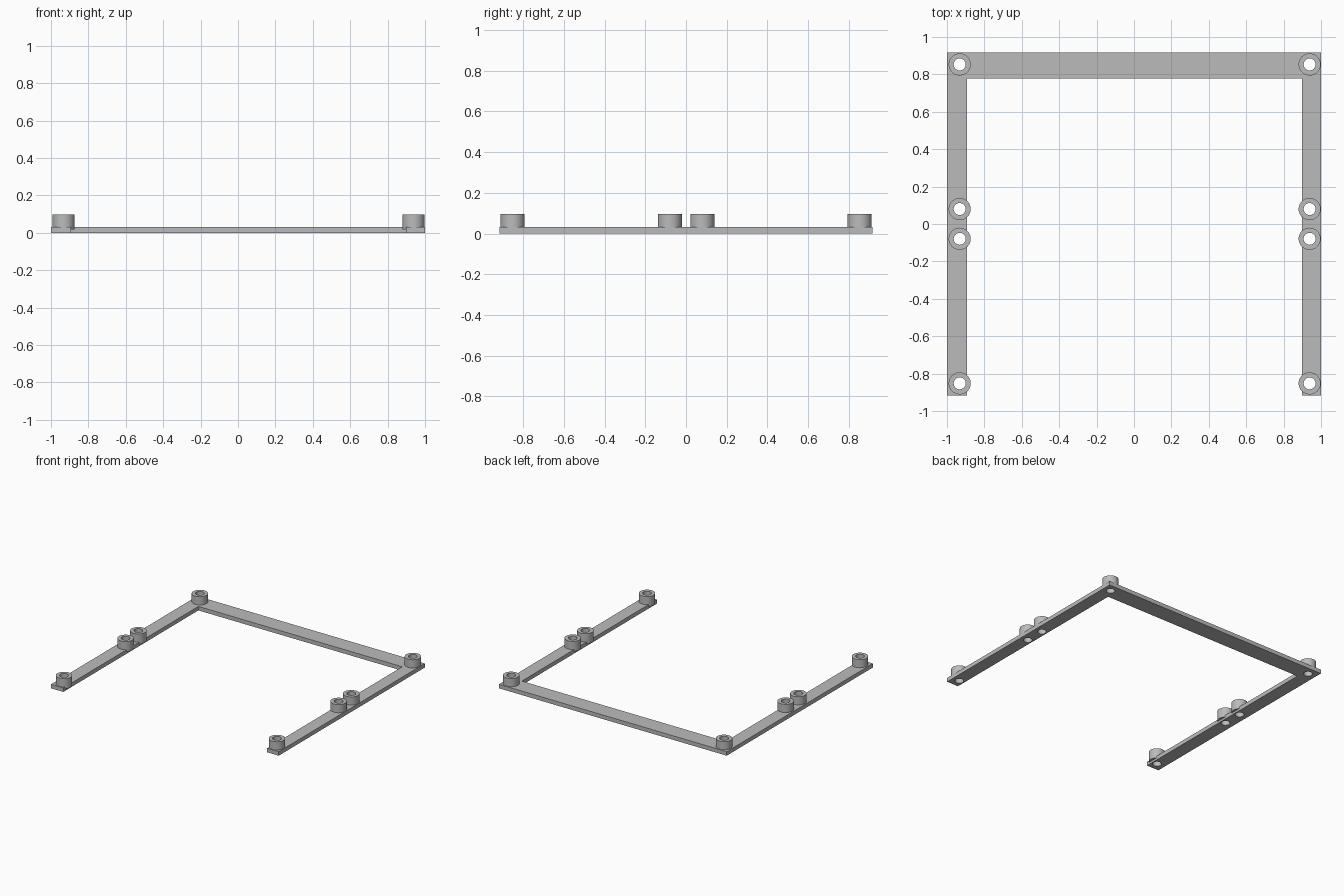
import bpy, bmesh, math

cube = bpy.data.objects.get("Cube")
if cube:
    bpy.data.objects.remove(cube, do_unlink=True)

PLATE_TOP = 0.032
RING_BOTTOM, RING_TOP = 0.017, 0.097
RING_R, HOLE_R = 0.059, 0.032
SIDES = 48
COLUMNS = {"right": -0.932, "left": 0.939}
ROWS = {"front": -0.852, "middle_front": -0.079, "middle_back": 0.08, "back": 0.853}

grey = bpy.data.materials.new("light grey")
grey.use_nodes = True
grey.diffuse_color = (0.5, 0.5, 0.5, 1)
grey.node_tree.nodes["Principled BSDF"].inputs["Base Color"].default_value = (0.5, 0.5, 0.5, 1)


def add_object(name, bm):
    bmesh.ops.recalc_face_normals(bm, faces=bm.faces)
    mesh = bpy.data.meshes.new(name)
    bm.to_mesh(mesh)
    bm.free()
    mesh.materials.append(grey)
    obj = bpy.data.objects.new(name, mesh)
    bpy.context.collection.objects.link(obj)
    return obj


def smooth(obj):
    bpy.ops.object.select_all(action="DESELECT")
    obj.select_set(True)
    bpy.context.view_layer.objects.active = obj
    bpy.ops.object.shade_smooth_by_angle(angle=math.radians(30))


# Flat U-shaped frame, open at the front
outline = [(-1, -0.917), (-0.893, -0.917), (-0.893, 0.778), (0.898, 0.778),
           (0.898, -0.917), (1, -0.917), (1, 0.917), (-1, 0.917)]
bm = bmesh.new()
base = bm.faces.new([bm.verts.new((x, y, 0)) for x, y in outline])
top = bmesh.ops.extrude_face_region(bm, geom=[base])["geom"]
bmesh.ops.translate(bm, vec=(0, 0, PLATE_TOP),
                    verts=[v for v in top if isinstance(v, bmesh.types.BMVert)])
frame = add_object("frame", bm)

# Screw holes through the frame
bm = bmesh.new()
for x in COLUMNS.values():
    for y in ROWS.values():
        made = bmesh.ops.create_cone(bm, cap_ends=True, segments=SIDES,
                                     radius1=HOLE_R, radius2=HOLE_R, depth=0.3)
        bmesh.ops.translate(bm, vec=(x, y, 0), verts=made["verts"])
cutter = add_object("hole_cutter", bm)
cutter.hide_render = True
cut = frame.modifiers.new("holes", "BOOLEAN")
cut.object = cutter
cut.operation = "DIFFERENCE"
cut.solver = "EXACT"
bpy.context.view_layer.objects.active = frame
frame.select_set(True)
bpy.ops.object.modifier_apply(modifier=cut.name)
bpy.data.objects.remove(cutter, do_unlink=True)
smooth(frame)

# Hollow standoff collars, spun from a rectangular section
section = [(HOLE_R, RING_BOTTOM), (RING_R, RING_BOTTOM),
           (RING_R, RING_TOP), (HOLE_R, RING_TOP)]
for side, x in COLUMNS.items():
    for row, y in ROWS.items():
        bm = bmesh.new()
        verts = [bm.verts.new((r, 0, z)) for r, z in section]
        edges = [bm.edges.new((verts[i - 1], verts[i])) for i in range(len(verts))]
        bmesh.ops.spin(bm, geom=verts + edges, cent=(0, 0, 0), axis=(0, 0, 1),
                       angle=math.tau, steps=SIDES, use_merge=True)
        bmesh.ops.remove_doubles(bm, verts=bm.verts, dist=0.0001)
        collar = add_object(f"{row}_{side}_collar", bm)
        collar.location = (x, y, 0)
        smooth(collar)
